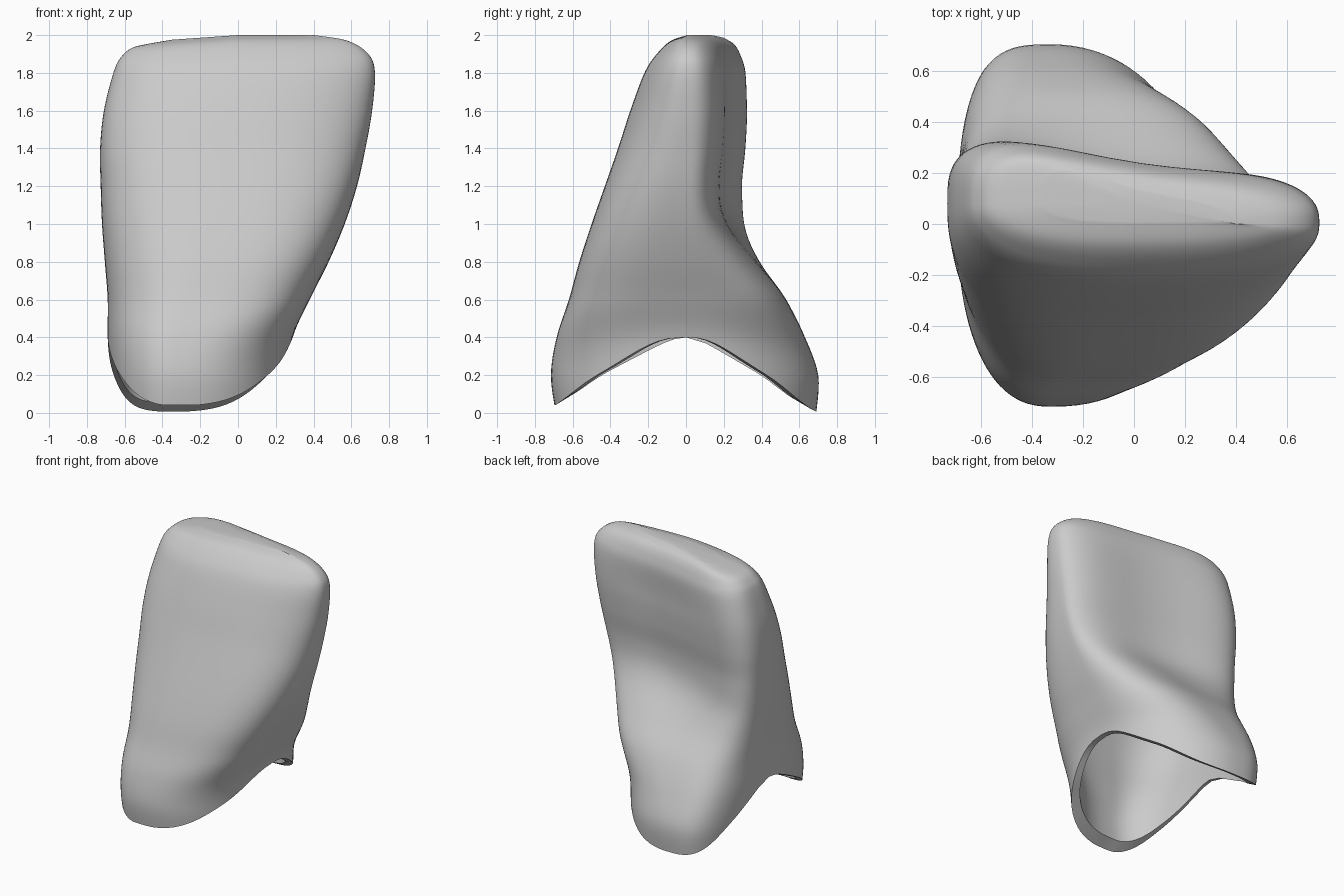
import bpy, bmesh, math

old = bpy.data.objects.get("Cube")
if old:
    bpy.data.objects.remove(old, do_unlink=True)

# Silhouette by height: z, left x, right x, front y, back y
ROWS = [
    (0.0, -.66, .25, -.69, .69),
    (0.2, -.68, .27, -.715, .70),
    (0.4, -.69, .29, -.685, .63),
    (0.6, -.69, .38, -.62, .53),
    (0.8, -.705, .48, -.565, .40),
    (1.0, -.72, .565, -.50, .30),
    (1.2, -.727, .63, -.43, .275),
    (1.4, -.73, .675, -.36, .295),
    (1.6, -.71, .71, -.295, .305),
    (1.8, -.66, .725, -.22, .29),
    (1.9, -.62, .69, -.155, .26),
    (1.97, -.54, .58, -.08, .22),
    (2.0, -.35, .40, .01, .16),
]
LAST = len(ROWS) - 1
SEGMENTS, OUTER, INNER = 96, 64, 32


def ramp(v, start, end):
    v = max(0.0, min(1.0, (v - start) / (end - start)))
    return v * v * (3 - 2 * v)


def profile(t):
    """Smooth interpolation of the silhouette rows."""
    i = min(int(t), LAST - 1)
    f = t - i
    a, b, c, d = (ROWS[max(0, min(LAST, i + k))] for k in (-1, 0, 1, 2))
    return [q + f * (r - p + f * (2*p - 5*q + 4*r - s + f * (3*(q - r) + s - p))) / 2
            for p, q, r, s in zip(a, b, c, d)]


def centre(z, xl, xr):
    """The lips bulge left of the middle, the upper body does not."""
    return (xl + xr) / 2 - .12 * (1 - ramp(z, .3, 1.4))


def section(t, u):
    """Point on the outer wall at row t and angle u."""
    z, xl, xr, yf, yb = profile(t)
    upper = ramp(z, .5, 1.3)
    cu, su = math.cos(u), math.sin(u)
    # Squareness of each quadrant, rounder at the lips
    if su > 0:
        n = 3.2 if cu < 0 else 2.1 + .8 * ramp(z, .2, .65)
    elif cu < 0:
        n = 2.4 + .3 * upper - .4 * ramp(z, 1.3, 1.9)
    else:
        n = 2.3 + .9 * ramp(z, .2, .6) - .9 * ramp(z, .8, 1.7)
    cx = math.copysign(abs(cu) ** (2 / n), cu)
    sy = abs(su) ** (2 / n)
    mid = upper * (.04 - .04 * cx)
    middle = centre(z, xl, xr)
    x = middle + cx * ((xr - middle) if cx > 0 else (middle - xl))
    if su < 0:
        y = mid + (yf - mid) * sy
    else:
        # Back: tilted edge with a shallow hollow between two ridges
        hollow = .075 - .045 * ramp(z, 1.6, 2.0)
        y = mid + (yb - mid) * sy
        y -= ramp(z, .6, 1.15) * sy * (.1 * cx + hollow * (1 - cx * cx) ** 2)
    if z > 1.8:
        z -= .035 * min(1, max(0, -x / .5)) * (z - 1.8) / .2
    return x, y, z


def rim_row(u):
    """Row where the arched lower rim crosses this angle."""
    y = section(1, u)[1] / .71
    soft = .2 if math.cos(u) < 0 else .28
    arch = (math.hypot(y, soft) - soft) / (math.hypot(1, soft) - soft)
    return (.40 - (.345 if y < 0 else .395) * min(1, arch)) / .2


def inner_point(w, u):
    """Cavity wall, closing to a dome as w goes to one."""
    t0 = rim_row(u)
    t = t0 + (7.5 - t0) * w
    x, y, z = section(t, u)
    cx = centre(*profile(t)[:3])
    dome = math.sqrt(1 - w ** 4)
    bevel = .1 * y * y * (1 - w)
    return (cx + (x - cx) * (.935 - .08 * w) * dome,
            y * (.89 - .05 * w) * dome, z + bevel)


def outer_point(v, u):
    t0 = rim_row(u)
    return section(t0 + (LAST - t0) * v, u)


angles = [2 * math.pi * i / SEGMENTS for i in range(SEGMENTS)]
rings = [[inner_point(.98 * (1 - j / INNER), u) for u in angles] for j in range(INNER + 1)]
rings += [[outer_point(j / OUTER, u) for u in angles] for j in range(OUTER + 1)]

# Skin all rings into one closed shell
bm = bmesh.new()
loops = [[bm.verts.new(p) for p in ring] for ring in rings]
for lo, hi in zip(loops, loops[1:]):
    for i in range(SEGMENTS):
        j = (i + 1) % SEGMENTS
        bm.faces.new((lo[i], lo[j], hi[j], hi[i]))
for loop in (loops[0], loops[-1]):
    cap = bm.faces.new(loop)
    bmesh.ops.poke(bm, faces=[cap])
bmesh.ops.recalc_face_normals(bm, faces=bm.faces)

mesh = bpy.data.meshes.new("crown_shell")
bm.to_mesh(mesh)
bm.free()
crown = bpy.data.objects.new("crown_shell", mesh)
bpy.context.collection.objects.link(crown)

# Plain grey material
grey = bpy.data.materials.new("light_grey")
grey.use_nodes = True
colour = (.6, .6, .6, 1)
grey.diffuse_color = colour
grey.node_tree.nodes["Principled BSDF"].inputs["Base Color"].default_value = colour
mesh.materials.append(grey)

bpy.ops.object.select_all(action='DESELECT')
crown.select_set(True)
bpy.context.view_layer.objects.active = crown
bpy.ops.object.shade_smooth_by_angle(angle=math.radians(50))
